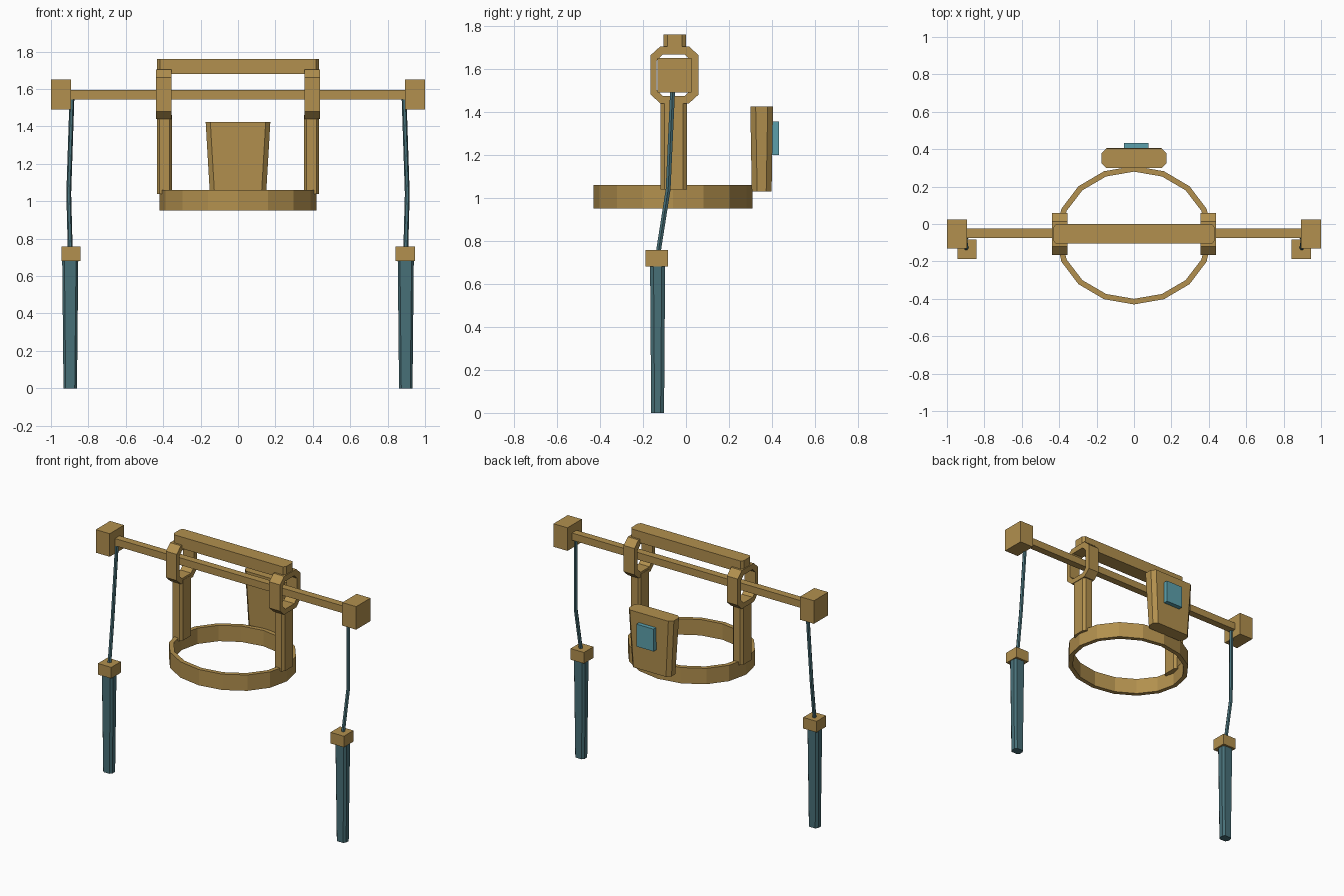
import bpy, bmesh, math
from mathutils import Vector

if "Cube" in bpy.data.objects:
    bpy.data.objects.remove(bpy.data.objects["Cube"])


def material(name, rgb):
    m = bpy.data.materials.new(name)
    m.diffuse_color = (*rgb, 1.0)
    m.use_nodes = True
    m.node_tree.nodes["Principled BSDF"].inputs["Base Color"].default_value = m.diffuse_color
    return m


def srgb(r, g, b):
    return tuple(((c / 255 + 0.055) / 1.055) ** 2.4 for c in (r, g, b))


TAN = material("tan metal", srgb(178, 144, 78))
TEAL = material("dark teal", srgb(72, 112, 120))
PANEL = material("light teal", srgb(92, 160, 172))


def loft(name, loops, mat, closed=False):
    """Skin equal-length point loops; cap the ends, or join last to first."""
    bm = bmesh.new()
    rings = [[bm.verts.new(p) for p in loop] for loop in loops]
    n = len(rings[0])
    pairs = list(zip(rings, rings[1:] + rings[:1])) if closed else list(zip(rings, rings[1:]))
    for a, b in pairs:
        for i in range(n):
            j = (i + 1) % n
            bm.faces.new((a[i], a[j], b[j], b[i]))
    if not closed:
        bm.faces.new(rings[0][::-1])
        bm.faces.new(rings[-1])
    bmesh.ops.recalc_face_normals(bm, faces=bm.faces)
    me = bpy.data.meshes.new(name)
    bm.to_mesh(me)
    bm.free()
    me.materials.append(mat)
    ob = bpy.data.objects.new(name, me)
    bpy.context.collection.objects.link(ob)
    return ob


def octagon(cx, cy, hx, hy, dx, dy):
    """Rectangle with cut corners, as 2D points."""
    return [(cx + x, cy + y) for x, y in (
        (hx, hy - dy), (hx - dx, hy), (dx - hx, hy), (-hx, hy - dy),
        (-hx, dy - hy), (dx - hx, -hy), (hx - dx, -hy), (hx, dy - hy))]


def column(name, cx, cy, bottom, top, z0, z1, cut, mat):
    """Upright with cut corners; bottom and top are half sizes in x, y."""
    loops = [[(x, y, z) for x, y in octagon(cx, cy, *half, *cut)]
             for half, z in ((bottom, z0), (top, z1))]
    return loft(name, loops, mat)


def box(name, lo, hi, mat):
    corners = ((0, 0), (1, 0), (1, 1), (0, 1))
    return loft(name, [[((lo[0], hi[0])[i], (lo[1], hi[1])[j], z) for i, j in corners]
                       for z in (lo[2], hi[2])], mat)


def mirror(ob):
    """Add the opposite side across x = 0."""
    m = ob.modifiers.new("mirror", "MIRROR")
    m.use_axis[0] = True
    return ob


# Waist ring
loops = []
for k in range(16):
    a = k * math.tau / 16
    s, c = math.sin(a), math.cos(a)
    loops.append([(rx * s, -0.06 - ry * c, z) for rx, ry, z in (
        (0.42, 0.37, 0.95), (0.42, 0.37, 1.06), (0.39, 0.34, 1.06), (0.39, 0.34, 0.95))])
loft("waist_ring", loops, TAN, closed=True)

# Side uprights rising from the ring
mirror(column("side_upright", 0.393, -0.057, (0.04, 0.062), (0.04, 0.062),
              1.04, 1.46, (0.014, 0.018), TAN))

# Hollow eight-sided clamps around the crossbar
outer = octagon(-0.053, 1.572, 0.112, 0.133, 0.046, 0.042)
inner = octagon(-0.057, 1.57, 0.08, 0.097, 0.03, 0.03)
mirror(loft("bar_clamp", [[(0.355, *o), (0.438, *o), (0.438, *i), (0.355, *i)]
                          for o, i in zip(outer, inner)], TAN, closed=True))

# Top handle, crossbar and its end blocks
column("top_handle", 0, -0.053, (0.432, 0.052), (0.432, 0.052),
       1.68, 1.76, (0.014, 0.018), TAN)
box("crossbar", (-0.92, -0.075, 1.545), (0.92, -0.025, 1.595), TAN)
mirror(box("end_block", (0.893, -0.132, 1.49), (1.0, 0.025, 1.65), TAN))

# Back pack with a raised panel
column("back_pack", 0, 0.352, (0.15, 0.046), (0.173, 0.053), 1.03, 1.425, (0.025, 0.025), TAN)
box("pack_panel", (-0.053, 0.38, 1.2), (0.078, 0.432, 1.355), PANEL)

# Hanging cables
path = [Vector(p) for p in ((0.888, -0.06, 1.55), (0.905, -0.083, 1.04), (0.897, -0.13, 0.74))]
mirror(loft("hanging_cable", [[p + Vector((0.013 * math.cos(t * math.tau / 6),
                                          0.013 * math.sin(t * math.tau / 6), 0))
                               for t in range(6)] for p in path], TEAL))

# Rod caps and tapered rods
mirror(box("rod_cap", (0.842, -0.188, 0.68), (0.945, -0.083, 0.757), TAN))
mirror(column("hanging_rod", 0.897, -0.132, (0.036, 0.03), (0.043, 0.035),
              0.0, 0.69, (0.012, 0.016), TEAL))
